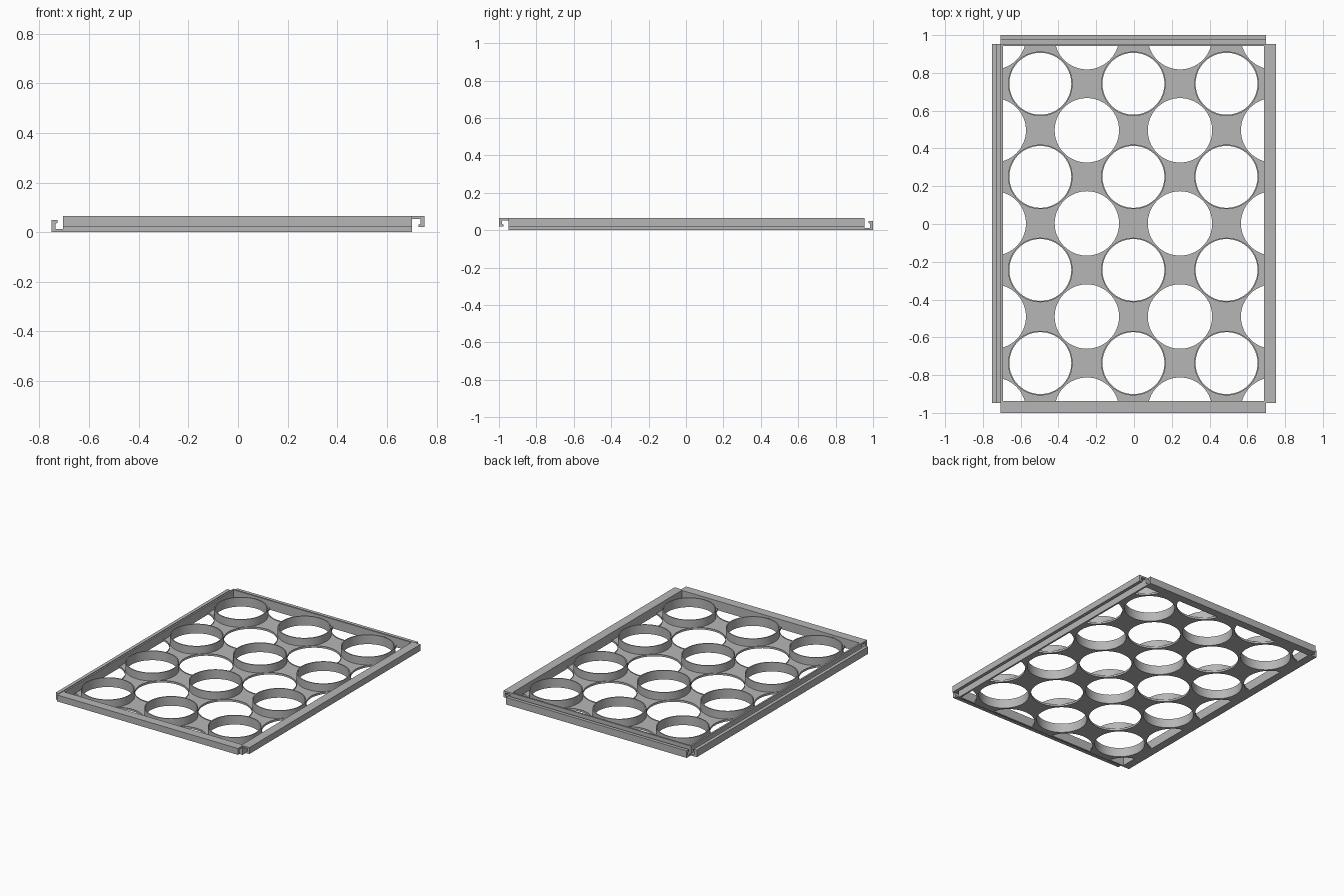
import bpy
import bmesh
import math
from mathutils import Matrix, Vector

cube = bpy.data.objects.get("Cube")
if cube:
    bpy.data.objects.remove(cube, do_unlink=True)

grey = bpy.data.materials.new("plain grey")
grey.use_nodes = True
colour = (0.47, 0.47, 0.47, 1)
grey.diffuse_color = colour
grey.node_tree.nodes["Principled BSDF"].inputs["Base Color"].default_value = colour

# Body limits (outer wall faces) and main sizes
X0, X1, Y0, Y1 = -0.706, 0.70, -0.948, 0.954
WALL = 0.012
HEIGHT = 0.065
FLOOR = 0.01
PITCH = 0.2465
CX, CY = (X0 + X1) / 2, (Y0 + Y1) / 2


def finish(name, bm, smooth=False):
    bmesh.ops.recalc_face_normals(bm, faces=bm.faces)
    mesh = bpy.data.meshes.new(name)
    bm.to_mesh(mesh)
    bm.free()
    mesh.materials.append(grey)
    obj = bpy.data.objects.new(name, mesh)
    bpy.context.collection.objects.link(obj)
    if smooth:
        shade(obj)
    return obj


def select(obj):
    bpy.ops.object.select_all(action="DESELECT")
    obj.select_set(True)
    bpy.context.view_layer.objects.active = obj


def shade(obj):
    select(obj)
    bpy.ops.object.shade_smooth_by_angle(angle=math.radians(35))


def add_box(bm, x0, x1, y0, y1, z0, z1):
    size = Matrix.Diagonal((x1 - x0, y1 - y0, z1 - z0, 1))
    place = Matrix.Translation(((x0 + x1) / 2, (y0 + y1) / 2, (z0 + z1) / 2))
    bmesh.ops.create_cube(bm, size=1, matrix=place @ size)


def add_cylinder(bm, x, y, radius, z0, z1):
    bmesh.ops.create_cone(bm, cap_ends=True, segments=64, radius1=radius, radius2=radius,
                          depth=z1 - z0, matrix=Matrix.Translation((x, y, (z0 + z1) / 2)))


def add_tube(bm, x, y, inner, outer, z0, z1, segments=64):
    loops = []
    for r, z in ((inner, z0), (outer, z0), (outer, z1), (inner, z1)):
        loops.append([bm.verts.new((x + r * math.cos(math.tau * i / segments),
                                    y + r * math.sin(math.tau * i / segments), z))
                      for i in range(segments)])
    for k in range(4):
        a, b = loops[k], loops[(k + 1) % 4]
        for i in range(segments):
            j = (i + 1) % segments
            bm.faces.new((a[i], a[j], b[j], b[i]))


def boolean(obj, cutter, operation):
    mod = obj.modifiers.new("cut", "BOOLEAN")
    mod.operation = operation
    mod.solver = "EXACT"
    mod.object = cutter
    select(obj)
    bpy.ops.object.modifier_apply(modifier=mod.name)
    bpy.data.objects.remove(cutter, do_unlink=True)


def rail(name, profile, origin, outward, along, length):
    """Extrude an (outward, up) profile along one side."""
    bm = bmesh.new()
    o, d = Vector(outward), Vector(along)
    face = bm.faces.new([bm.verts.new(Vector(origin) + o * u + Vector((0, 0, z)))
                         for u, z in profile])
    new = bmesh.ops.extrude_face_region(bm, geom=[face])["geom"]
    bmesh.ops.translate(bm, vec=d * length,
                        verts=[v for v in new if isinstance(v, bmesh.types.BMVert)])
    finish(name, bm)


# Side rails: a wall with either an upward or a downward interlocking hook
up_hook = [(0, 0), (.058, 0), (.058, .05), (.034, .05), (.034, .038), (.042, .034),
           (.042, .012), (WALL, .012), (WALL, HEIGHT), (0, HEIGHT)]
down_hook = [(0, 0), (WALL, 0), (WALL, .053), (.048, .053), (.048, .034), (.040, .030),
             (.040, .02), (.064, .02), (.064, HEIGHT), (0, HEIGHT)]
rail("right_rail", up_hook, (X0 + WALL, Y0, 0), (-1, 0, 0), (0, 1, 0), Y1 - Y0)
rail("left_rail", down_hook, (X1 - WALL, Y0, 0), (1, 0, 0), (0, 1, 0), Y1 - Y0)
rail("back_rail", up_hook, (X0, Y1 - WALL, 0), (0, 1, 0), (1, 0, 0), X1 - X0)
rail("front_rail", down_hook, (X0, Y0 + WALL, 0), (0, -1, 0), (1, 0, 0), X1 - X0)

# Checkerboard of holes: tall rings on one set, plain rimmed holes between them
ring_sites, plain_sites = [], []
for i in range(-3, 4):
    for j in range(-4, 5):
        if (i + j) % 2 == 1:
            site = (CX + i * PITCH, CY + j * PITCH)
            (ring_sites if i % 2 == 0 else plain_sites).append(site)

inside = (X0 + WALL, X1 - WALL, Y0 + WALL, Y1 - WALL)

# Floor plate
bm = bmesh.new()
add_box(bm, *inside, 0, FLOOR)
plate = finish("floor_plate", bm)
bm = bmesh.new()
for sites, radius in ((ring_sites, 0.166), (plain_sites, 0.172)):
    for x, y in sites:
        add_cylinder(bm, x, y, radius, -0.1, 0.1)
boolean(plate, finish("hole_cutter", bm), "DIFFERENCE")
shade(plate)

# Low rims of the plain holes, trimmed at the walls
bm = bmesh.new()
for x, y in plain_sites:
    add_tube(bm, x, y, 0.1705, 0.1742, 0, FLOOR + 0.004)
rims = finish("hole_rims", bm)
bm = bmesh.new()
add_box(bm, *inside, -0.1, 0.1)
boolean(rims, finish("rim_trimmer", bm), "INTERSECT")
shade(rims)

# Tall rings
bm = bmesh.new()
for x, y in ring_sites:
    add_tube(bm, x, y, 0.164, 0.171, 0, HEIGHT)
finish("tall_rings", bm, smooth=True)
